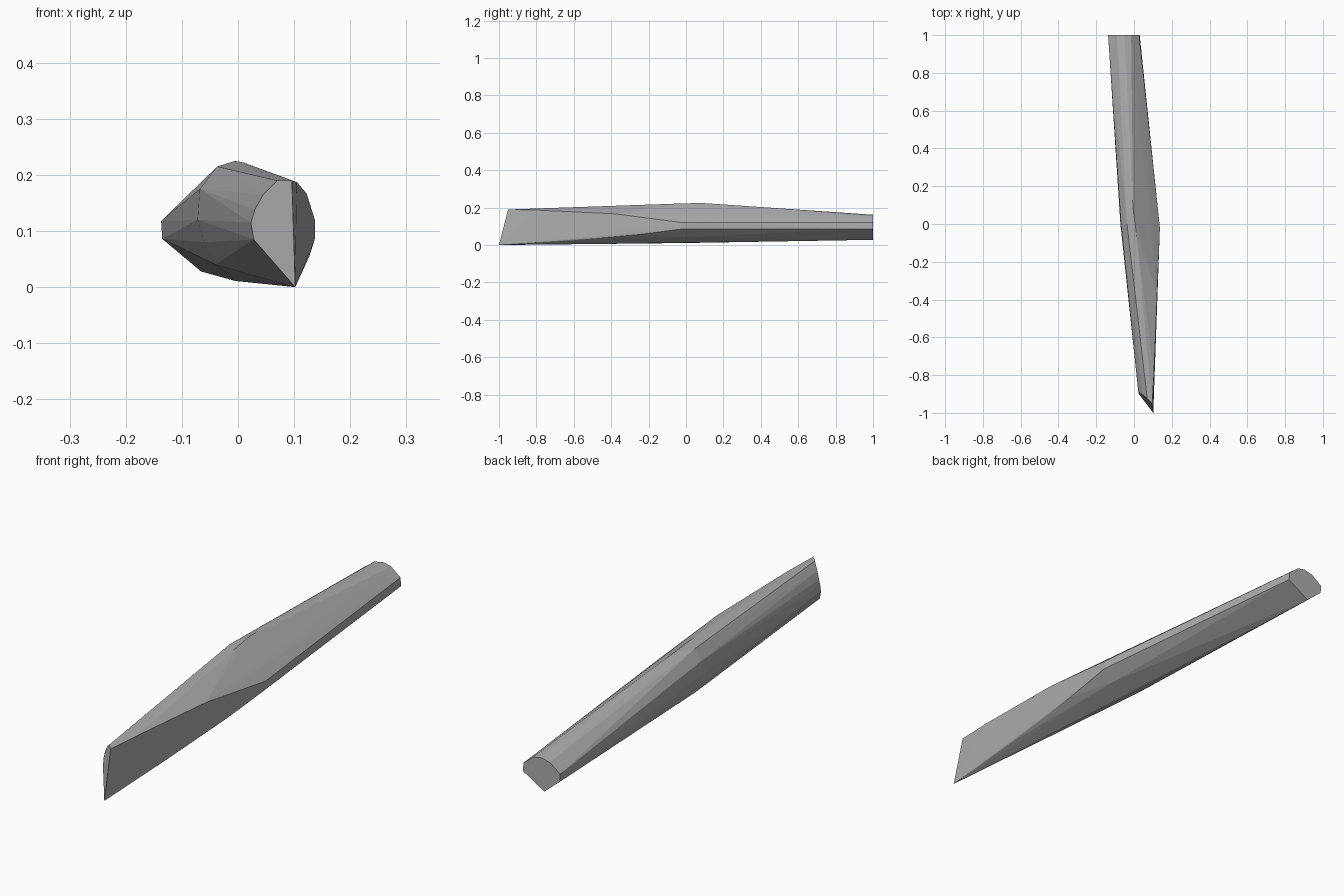
import bpy, bmesh

if "Cube" in bpy.data.objects:
    bpy.data.objects.remove(bpy.data.objects["Cube"])

# Carved stick: a convex faceted solid wrapped around its key cross-sections
grey = bpy.data.materials.new("plain grey")
grey.diffuse_color = (0.42, 0.42, 0.42, 1)
grey.use_nodes = True
grey.node_tree.nodes["Principled BSDF"].inputs["Base Color"].default_value = grey.diffuse_color


def front_cut(x, z):
    """Slanted plane that chops off the front end."""
    return (x, -0.893 - 1.052 * x + 0.225 * z, z)


def side_cut(y, z):
    """Flat plane shaved off the right side."""
    return (0.137 + 0.041 * (y + 0.02), y, z)


# Front tip, cut at a slant
points = [front_cut(x, z) for x, z in [
    (0.102, 0.0), (0.096, 0.19), (0.07, 0.19), (0.045, 0.165),
    (0.03, 0.138), (0.023, 0.115), (0.028, 0.085)]]
# Outline of the shaved side
points += [side_cut(y, z) for y, z in [
    (-0.8, 0.187), (-0.38, 0.167), (-0.02, 0.12),
    (-0.02, 0.086), (-0.25, 0.056), (-0.62, 0.024)]]
# Thick middle
points += [(-0.005, 0.08, 0.225), (0.01, -0.03, 0.222), (-0.037, 0.0, 0.215),
           (-0.068, 0.0, 0.175), (-0.072, 0.0, 0.12), (-0.06, 0.0, 0.08),
           (-0.04, 0.0, 0.04), (-0.005, 0.0, 0.011), (0.09, -0.02, 0.043)]
# Square-cut back end
points += [(x, 1.0, z) for x, z in [
    (0.03, 0.086), (0.027, 0.12), (-0.015, 0.154), (-0.05, 0.162),
    (-0.09, 0.153), (-0.137, 0.118), (-0.135, 0.086), (-0.066, 0.028)]]

# Wrap the points and merge coplanar triangles into clean flat facets
bm = bmesh.new()
for p in points:
    bm.verts.new(p)
hull = bmesh.ops.convex_hull(bm, input=bm.verts)
loose = [v for v in bm.verts if not v.link_faces]
bmesh.ops.delete(bm, geom=loose, context='VERTS')
bmesh.ops.dissolve_limit(bm, angle_limit=0.02, verts=bm.verts, edges=bm.edges)
bmesh.ops.recalc_face_normals(bm, faces=bm.faces)
mesh = bpy.data.meshes.new("carved_stick")
bm.to_mesh(mesh)
bm.free()
mesh.materials.append(grey)
stick = bpy.data.objects.new("carved_stick", mesh)
bpy.context.collection.objects.link(stick)
